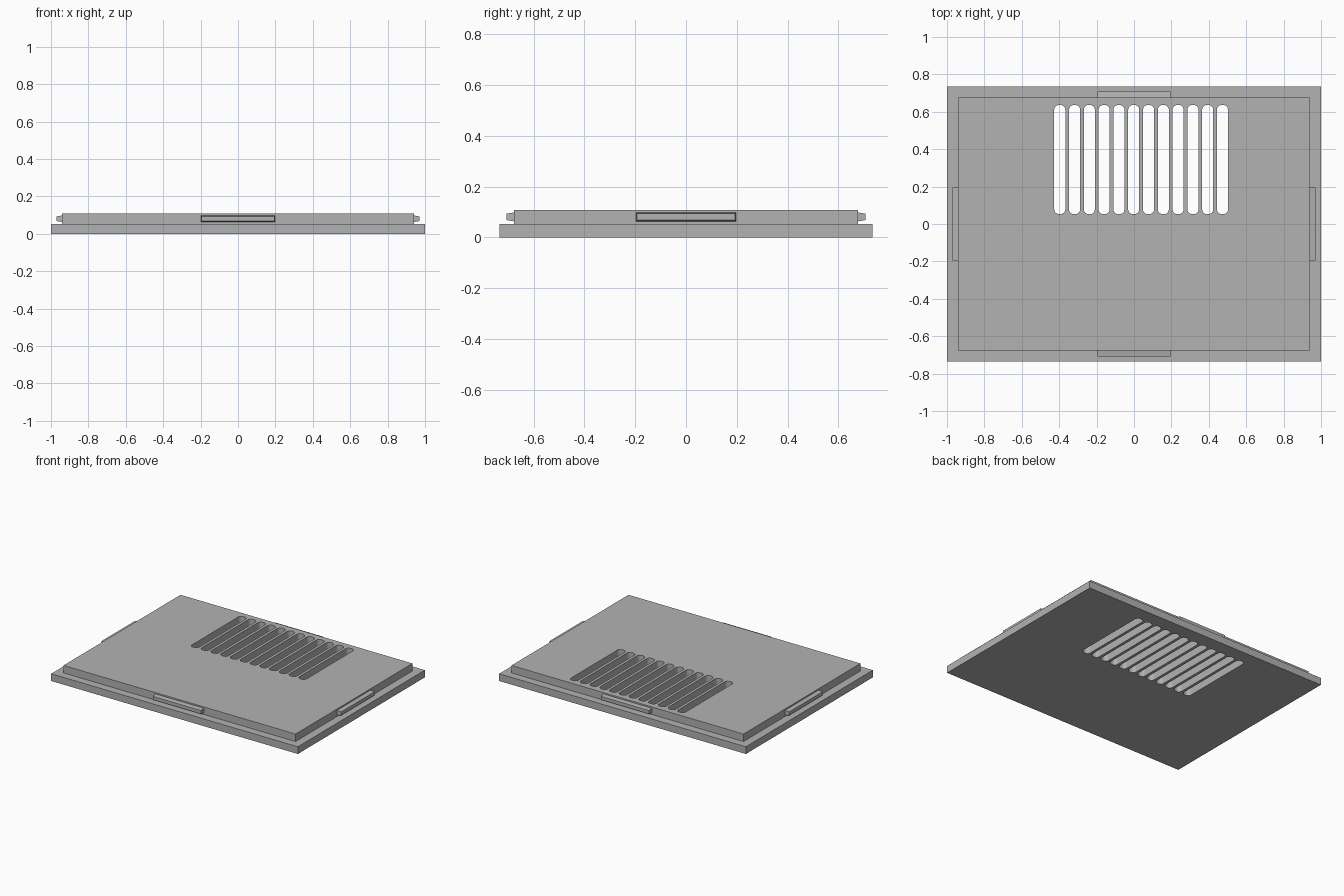
import bpy, bmesh, math
from mathutils import Matrix

if "Cube" in bpy.data.objects:
    bpy.data.objects.remove(bpy.data.objects["Cube"])

grey = bpy.data.materials.new("plain grey")
grey.diffuse_color = (0.448, 0.448, 0.448, 1)
grey.use_nodes = True
grey.node_tree.nodes["Principled BSDF"].inputs["Base Color"].default_value = grey.diffuse_color


def make_object(name, bm):
    bmesh.ops.recalc_face_normals(bm, faces=bm.faces)
    mesh = bpy.data.meshes.new(name)
    bm.to_mesh(mesh)
    bm.free()
    mesh.materials.append(grey)
    obj = bpy.data.objects.new(name, mesh)
    bpy.context.collection.objects.link(obj)
    return obj


def loft(bm, rings):
    """Closed solid through matching rings of points."""
    rings = [[bm.verts.new(p) for p in r] for r in rings]
    n = len(rings[0])
    for a, b in zip(rings, rings[1:]):
        for i in range(n):
            j = (i + 1) % n
            bm.faces.new((a[i], a[j], b[j], b[i]))
    bm.faces.new(rings[0][::-1])
    bm.faces.new(rings[-1])


def rectangle(hx, hy, z):
    return [(-hx, -hy, z), (hx, -hy, z), (hx, hy, z), (-hx, hy, z)]


def slot_outline(cx, y0, y1, half, r, z, steps=6):
    """Rounded rectangle, counter-clockwise."""
    pts = []
    corners = [(cx + half - r, y1 - r), (cx - half + r, y1 - r),
               (cx - half + r, y0 + r), (cx + half - r, y0 + r)]
    for k, (x, y) in enumerate(corners):
        for s in range(steps + 1):
            a = math.pi / 2 * (k + s / steps)
            pts.append((x + r * math.cos(a), y + r * math.sin(a), z))
    return pts


# Stepped lid: wide base flange with a smaller raised panel
STEP, TOP = 0.053, 0.108
PX, PY = 0.94, 0.677
bm = bmesh.new()
loft(bm, [rectangle(1, 0.735, 0), rectangle(1, 0.735, STEP),
          rectangle(PX, PY, STEP), rectangle(PX, PY, TOP)])
lid = make_object("lid", bm)

# Row of twelve vent slots cut right through
bm = bmesh.new()
for k in range(12):
    cx = -0.397 + 0.0791 * k
    loft(bm, [slot_outline(cx, 0.053, 0.636, 0.0295, 0.025, z) for z in (-0.1, 0.2)])
cutter = make_object("vent_cutter", bm)
cutter.hide_render = True
cut = lid.modifiers.new("vents", 'BOOLEAN')
cut.operation = 'DIFFERENCE'
cut.solver = 'EXACT'
cut.object = cutter
bpy.context.view_layer.objects.active = lid
bpy.ops.object.modifier_apply(modifier="vents")
bpy.data.objects.remove(cutter)

# Tapered snap tabs, one centred on each side of the raised panel
for name, angle, dist in (("right_tab", 0, PX), ("back_tab", 90, PY),
                          ("left_tab", 180, PX), ("front_tab", 270, PY)):
    bm = bmesh.new()
    rings = []
    for x, hy, z0, z1 in ((dist, 0.197, 0.063, 0.098), (dist + 0.031, 0.194, 0.068, 0.093)):
        rings.append([(x, -hy, z0), (x, hy, z0), (x, hy, z1), (x, -hy, z1)])
    loft(bm, rings)
    bm.transform(Matrix.Rotation(math.radians(angle), 4, 'Z'))
    make_object(name, bm)
